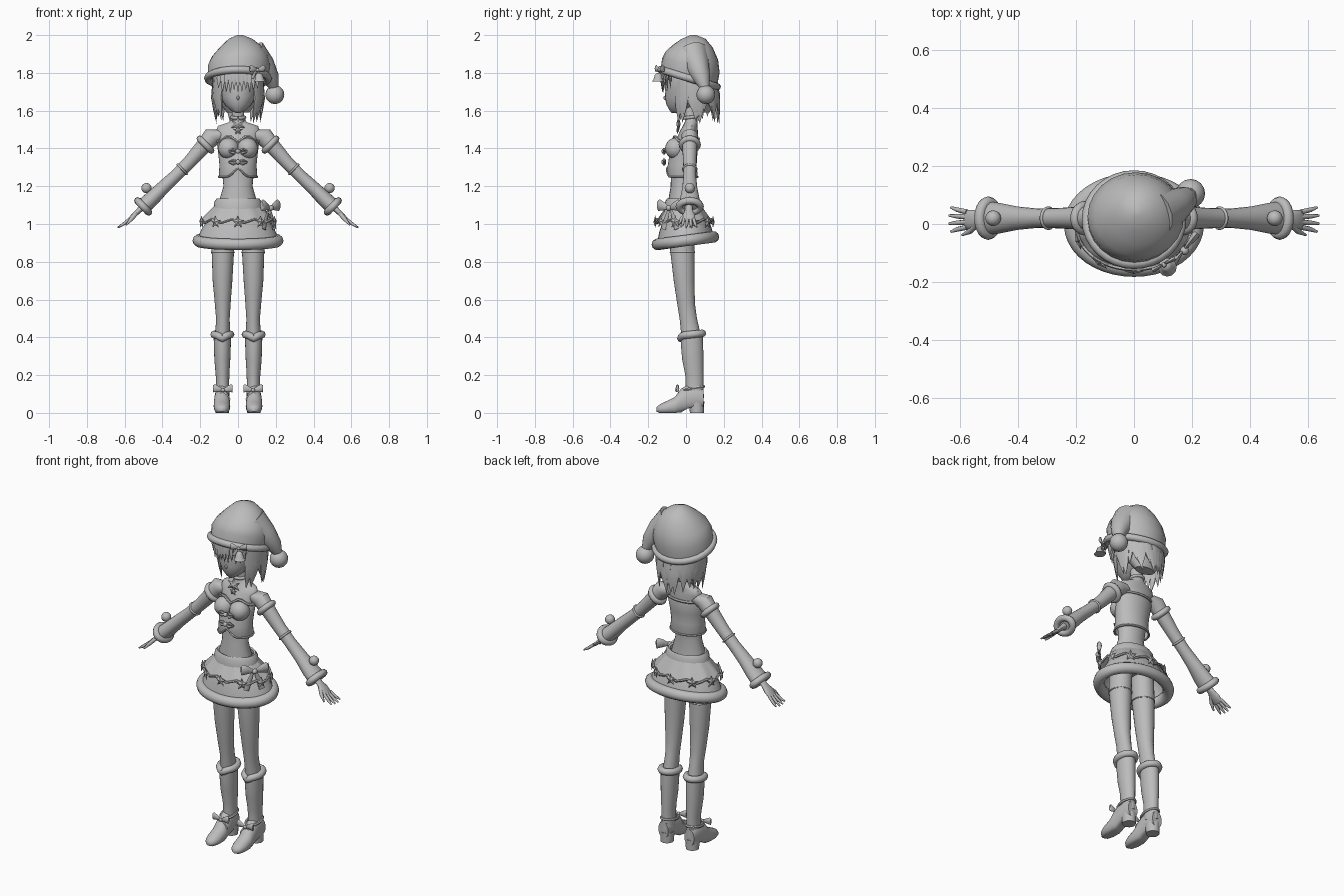
import bpy, bmesh, math, random
from mathutils import Vector as V, Matrix

if "Cube" in bpy.data.objects:
    bpy.data.objects.remove(bpy.data.objects["Cube"])

random.seed(4)
grey = bpy.data.materials.new("plain grey")
grey.diffuse_color = (0.5, 0.5, 0.5, 1)
grey.use_nodes = True
grey.node_tree.nodes["Principled BSDF"].inputs["Base Color"].default_value = grey.diffuse_color


def finish(name, bm, mirror=False, angle=50):
    bmesh.ops.recalc_face_normals(bm, faces=bm.faces)
    me = bpy.data.meshes.new(name)
    bm.to_mesh(me)
    bm.free()
    me.materials.append(grey)
    ob = bpy.data.objects.new(name, me)
    bpy.context.collection.objects.link(ob)
    if mirror:
        ob.modifiers.new("mirror", 'MIRROR').use_mirror_merge = False
    bpy.ops.object.select_all(action='DESELECT')
    ob.select_set(True)
    bpy.context.view_layer.objects.active = ob
    bpy.ops.object.shade_smooth_by_angle(angle=math.radians(angle))


def oval(c, u, v, n=20):
    return [V(c) + V(u) * math.cos(a) + V(v) * math.sin(a)
            for a in (2 * math.pi * i / n for i in range(n))]


def skin(bm, rings, caps=True, closed=False):
    vs = [[bm.verts.new(p) for p in r] for r in rings]
    n = len(vs[0])
    pairs = list(zip(vs, vs[1:])) + ([(vs[-1], vs[0])] if closed else [])
    for a, b in pairs:
        for i in range(n):
            j = (i + 1) % n
            bm.faces.new((a[i], a[j], b[j], b[i]))
    if caps and not closed:
        bm.faces.new(vs[0][::-1])
        bm.faces.new(vs[-1])


def tower(bm, rows, caps=True, warp=None, slope=0, n=24):
    """Stack of level ovals: x, y, z, half width, half depth."""
    rings = [oval((x, y, z), (rx, 0, 0), (0, ry, slope * ry), n) for x, y, z, rx, ry in rows]
    if warp:
        rings = [[warp(p) for p in r] for r in rings]
    skin(bm, rings, caps)


def sweep(bm, pts, radii, up=(0, 0, 1), flat=1, n=8, closed=False):
    """Tube along points; flat thins it across the up direction."""
    pts = [V(p) for p in pts]
    m = len(pts)
    if not isinstance(radii, (list, tuple)):
        radii = [radii] * m
    rings = []
    for i, p in enumerate(pts):
        t = (pts[(i + 1) % m] - pts[i - 1]) if closed else (pts[min(i + 1, m - 1)] - pts[max(i - 1, 0)])
        t.normalize()
        u = t.cross(V(up)).normalized()
        rings.append(oval(p, u * radii[i] * flat, u.cross(t) * radii[i], n))
    skin(bm, rings, True, closed)


def ball(bm, c, r, scale=(1, 1, 1)):
    bmesh.ops.create_uvsphere(bm, u_segments=16, v_segments=10, radius=r,
                              matrix=Matrix.Translation(c) @ Matrix.Diagonal((*scale, 1)))


def star(bm, c, r, points=5, turn=0, inner=0.45):
    """Thin star standing upright, facing -y before turning about z."""
    rot = Matrix.Translation(c) @ Matrix.Rotation(turn, 4, 'Z')
    rim = []
    for k in range(points * 2):
        a, q = math.pi / 2 + math.pi * k / points, r * (1 if k % 2 == 0 else inner)
        rim.append(bm.verts.new(rot @ V((q * math.cos(a), 0, q * math.sin(a)))))
    for y in (-0.25 * r, 0.25 * r):
        mid = bm.verts.new(rot @ V((0, y, 0)))
        for k in range(len(rim)):
            bm.faces.new((rim[k], rim[(k + 1) % len(rim)], mid))


def bow(bm, c, s, turn=0, tail=1.0):
    rot = Matrix.Translation(c) @ Matrix.Rotation(turn, 4, 'Z')
    for k in (-1, 1):
        sweep(bm, [rot @ V((k * s * a, -0.1 * s, s * b)) for a, b in ((0.05, 0), (0.5, 0.12), (0.9, 0.2), (1, 0.2))],
              [0.12 * s, 0.3 * s, 0.42 * s, 0.3 * s], flat=0.45)
        sweep(bm, [rot @ V((k * s * a, 0, -s * b)) for a, b in ((0.05, 0), (0.35, 0.5 * tail), (0.6, tail))],
              [0.08 * s, 0.18 * s, 0.22 * s], up=rot.to_3x3() @ V((1, 0, 0)), flat=0.2)
    ball(bm, rot @ V((0, -0.15 * s, 0)), 0.2 * s)


# Body with neck
bm = bmesh.new()
tower(bm, [(0, -.02, 1.0, .1, .075), (0, -.025, 1.12, .1, .07), (0, -.025, 1.2, .077, .056),
           (0, -.02, 1.28, .085, .06), (0, -.01, 1.36, .095, .066), (0, .005, 1.44, .1, .06),
           (0, .015, 1.49, .118, .048), (0, .022, 1.52, .105, .038), (0, .028, 1.54, .045, .034),
           (0, .025, 1.57, .032, .032), (0, .012, 1.64, .032, .032)])
finish("body", bm)

# Head and nose
bm = bmesh.new()
tower(bm, [(0, -.06, 1.588, .012, .015), (0, -.048, 1.6, .036, .038), (0, -.025, 1.63, .07, .078),
           (0, 0, 1.67, .093, .112), (0, .01, 1.72, .108, .118), (0, .02, 1.78, .12, .13), (0, .03, 1.86, .1, .1)])
ball(bm, (0, -.111, 1.668), .009, (.8, 1, 1.2))
finish("head", bm)

# Hair mass, locks and fringe
bm = bmesh.new()
tower(bm, [(0, .09, 1.59, .06, .035), (0, .08, 1.65, .105, .07), (0, .065, 1.73, .127, .095), (0, .05, 1.82, .13, .11)])
for i in range(27):
    a = math.radians(-42 + 264 * i / 26)
    d, w = V((math.cos(a), math.sin(a), 0)), random.uniform(-.012, .012)
    side = V((-d.y, d.x, 0))
    back = max(d.y, 0)
    root = V((.125 * d.x, .035 + .11 * d.y, 1.79))
    tip = V((.118 * d.x, .045 + .11 * d.y + .02 * back, random.uniform(1.525, 1.6)))
    mid = (root + tip) / 2 + d * .012
    sweep(bm, [root, mid, (mid + tip) / 2 + side * w, tip + side * w * 2], [.02, .023, .016, .001], up=side, flat=.4, n=6)
for i in range(11):
    x = -.1 + .02 * i
    y = -.125 + 4.5 * x * x
    sweep(bm, [(x * .9, y + .01, 1.84), (x, y - .005, 1.77), (x * 1.04, y, 1.69 + random.uniform(0, .03))],
          [.016, .015, .001], up=(1, 0, 0), flat=.5, n=6)
finish("hair", bm)

# Hat crown, folded tip, brim and pompom
bm = bmesh.new()
skin(bm, [oval((x, y, z), (rx, 0, 0), (0, ry, -sl * ry), 24) for x, y, z, rx, ry, sl in
          ((0, .015, 1.775, .16, .15, .3), (.006, .026, 1.84, .166, .152, .25), (.012, .03, 1.89, .148, .14, .15),
           (.018, .035, 1.94, .11, .107, .06), (.014, .04, 1.98, .063, .064, 0), (.01, .04, 2.0, .015, .015, 0))])
sweep(bm, [(.07, .035, 1.9), (.135, .06, 1.835), (.175, .085, 1.77), (.195, .105, 1.71)],
      [.085, .064, .045, .02], up=(0, 1, 0), n=14)
finish("hat", bm)
bm = bmesh.new()
sweep(bm, oval((0, .015, 1.772), (.16, 0, 0), (0, .15, -.045), 32), .02, closed=True)
finish("hat_brim", bm)
bm = bmesh.new()
ball(bm, (.195, .105, 1.685), .05)
finish("hat_pompom", bm)

# Bow and bell on the brim
bm = bmesh.new()
bow(bm, (.1, -.135, 1.815), .045, .5)
tower(bm, [(.11, -.145, 1.80, .008, .008), (.112, -.147, 1.79, .018, .018), (.114, -.148, 1.765, .024, .024),
           (.115, -.149, 1.755, .032, .032)], n=12)
finish("hat_bell_bow", bm)

# Choker with a snowflake
bm = bmesh.new()
sweep(bm, oval((0, .025, 1.565), (.035, 0, 0), (0, .035, .004)), .009, closed=True)
star(bm, (0, -.04, 1.53), .046, 6)
star(bm, (0, -.045, 1.495), .026, 5)
finish("choker", bm)

# Strapless top with an open front notch
def top_shape(p):
    if p.y < 0 and p.z < 1.3:
        p.z += max(0, .05 - abs(p.x)) * .9
    if p.z > 1.42:
        p.z += .015 * math.cos(abs(p.x) * 60 - 3) * (1 if p.y < 0 else 0)
    return p


bm = bmesh.new()
tower(bm, [(0, -.02, 1.25, .1, .08), (0, -.02, 1.255, .102, .082), (0, -.02, 1.31, .098, .076),
           (0, -.014, 1.37, .104, .074), (0, -.002, 1.43, .11, .07), (0, 0, 1.452, .106, .062)], False, top_shape, n=32)
for s in (-1, 1):
    ball(bm, (s * .05, -.055, 1.4), .056, (1, 1, 1))
finish("top", bm)
bm = bmesh.new()
sweep(bm, [top_shape(p) for p in oval((0, 0, 1.45), (.108, 0, 0), (0, .066, 0), 32)], .008, closed=True, n=6)
sweep(bm, [top_shape(p) for p in oval((0, -.02, 1.25), (.101, 0, 0), (0, .081, 0), 32)], .006, closed=True, n=6)
finish("top_trim", bm)
bm = bmesh.new()
for z in (1.385, 1.328):
    ball(bm, (0, -.118, z), .013)
    for s in (-1, 1):
        for k in (-1, 1):
            sweep(bm, [(0, -.115, z), (s * .025, -.116, z + k * .01), (s * .05, -.11, z + k * .003)], [.004, .009, .002], n=6)
finish("top_clasps", bm)

# Sleeved arms
AX, PERP = V((.72, 0, -.69)), V((.69, 0, .72))
bm = bmesh.new()
skin(bm, [oval((x, .02, z), (0, ry, 0), PERP * rv) for x, z, ry, rv in
          ((.085, 1.475, .038, .035), (.135, 1.465, .045, .05), (.18, 1.415, .04, .042), (.26, 1.325, .035, .035),
           (.33, 1.255, .033, .033), (.4, 1.19, .04, .036), (.46, 1.13, .052, .041), (.505, 1.09, .058, .042))])
finish("arm", bm, True)
bm = bmesh.new()
for x, z, ru, rv, t in ((.172, 1.42, .042, .044, .017), (.295, 1.29, .035, .035, .006), (.502, 1.093, .056, .042, .019)):
    sweep(bm, oval((x, .02, z), (0, ru, 0), PERP * rv), t, up=AX, closed=True)
finish("sleeve_trim", bm, True)
bm = bmesh.new()
ball(bm, (.485, .02, 1.19), .027)
finish("sleeve_pompom", bm, True)

# Hands
bm = bmesh.new()
skin(bm, [oval(V((.505, .015, 1.09)) + AX * d, (0, w, 0), PERP * h, 12) for d, w, h in
          ((0, .02, .018), (.03, .022, .014), (.065, .034, .013), (.1, .033, .01), (.108, .028, .006))])
for i in range(4):
    y = -.011 + .0175 * i
    p = V((.575, y, 1.025))
    e = .085 - .008 * abs(i - 1.5)
    sweep(bm, [p, p + V((.035, (y - .015) * .3, -.028)), p + V((e * .77, (y - .015) * .6, -e * .55))], [.009, .008, .004], up=(0, 1, 0), n=8)
sweep(bm, [(.54, 0, 1.055), (.565, -.025, 1.025), (.592, -.038, .995)], [.012, .01, .004], up=(0, 1, 0), n=8)
finish("hand", bm, True)

# Skirt, upper ruffle, belt and fur hem
bm = bmesh.new()
tower(bm, [(0, -.01, 1.09, .115, .085), (0, -.008, 1.03, .155, .115), (0, -.005, .97, .195, .138), (0, -.003, .915, .215, .15)],
      False, slope=.13, n=32)
finish("skirt", bm)
bm = bmesh.new()
sweep(bm, oval((0, -.003, .912), (.21, 0, 0), (0, .148, .02), 40), .031, closed=True, n=10)
finish("skirt_hem", bm)
bm = bmesh.new()
skin(bm, [[p + V((0, 0, k * .01 * math.sin(10 * math.pi * i / 20))) for i, p in
           enumerate(oval((0, -.01, z), (rx, 0, 0), (0, ry, 0), 40))]
          for z, rx, ry, k in ((1.1, .12, .09, 0), (1.06, .158, .115, .5), (1.02, .192, .14, 1))], False)
finish("skirt_ruffle", bm)
bm = bmesh.new()
tower(bm, [(0, -.015, z, rx, rx * .76) for z, rx in ((1.075, .122), (1.08, .13), (1.12, .125), (1.135, .112), (1.13, .1))], False)
finish("belt", bm)

# Garland of stars round the hips
bm = bmesh.new()
sweep(bm, [p + V((0, 0, .01 * math.sin(i * math.pi / 2))) for i, p in
           enumerate(oval((0, -.01, 1.015), (.197, 0, 0), (0, .146, 0), 40))], .007, closed=True, n=6)
for i in range(10):
    a = 2 * math.pi * (i + .5) / 10
    star(bm, (.203 * math.cos(a), -.01 + .153 * math.sin(a), 1.01), .036, 5, a + math.pi / 2)
finish("star_garland", bm, angle=20)

# Large hip bow
bm = bmesh.new()
bow(bm, (.165, -.085, 1.085), .075, .9, 1.5)
finish("hip_bow", bm)

# Legs with stocking bands
bm = bmesh.new()
tower(bm, [(.075, -.02, .99, .06, .065), (.08, -.02, .87, .06, .065), (.082, -.01, .7, .052, .055), (.081, 0, .58, .042, .047),
           (.08, .012, .5, .036, .046), (.081, .022, .44, .038, .05), (.083, .03, .38, .04, .05)])
sweep(bm, oval((.08, -.019, .85), (.06, 0, 0), (0, .064, 0)), .004, closed=True, n=6)
finish("leg", bm, True)

# Boots with heels
bm = bmesh.new()
tower(bm, [(.083, .03, .42, .046, .058), (.083, .032, .36, .045, .059), (.083, .036, .28, .042, .056),
           (.082, .044, .2, .036, .048), (.081, .045, .14, .034, .047), (.082, .045, .08, .037, .05)])
def sole(p):
    p.z = max(p.z, 0 if p.y < -.03 else min(.03, (p.y + .03) * .6))
    return p


skin(bm, [[sole(p) for p in oval((.085, y, z), (rx, 0, 0), (0, 0, rz))] for y, z, rx, rz in
          ((-.156, .018, .014, .012), (-.14, .02, .03, .024), (-.11, .025, .041, .034), (-.06, .035, .044, .048),
           (-.025, .06, .042, .068), (.01, .075, .039, .075), (.06, .08, .038, .065), (.092, .075, .032, .05))])
tower(bm, [(.083, .058, 0, .036, .037), (.083, .055, .06, .038, .042)], n=16)
finish("boot", bm, True)
bm = bmesh.new()
cuff = oval((.083, .03, .415), (.044, 0, 0), (0, .057, .006), 24)
sweep(bm, [p - V((0, 0, .015 * max(0, 1 - abs(p.x - .083) / .025) * (p.y < .03))) for p in cuff], .02, closed=True)
finish("boot_cuff", bm, True)
bm = bmesh.new()
bow(bm, (.08, -.04, .12), .052)
sweep(bm, oval((.082, .035, .13), (.037, 0, 0), (0, .058, .01)), .008, closed=True, n=6)
finish("boot_bow", bm, True)
